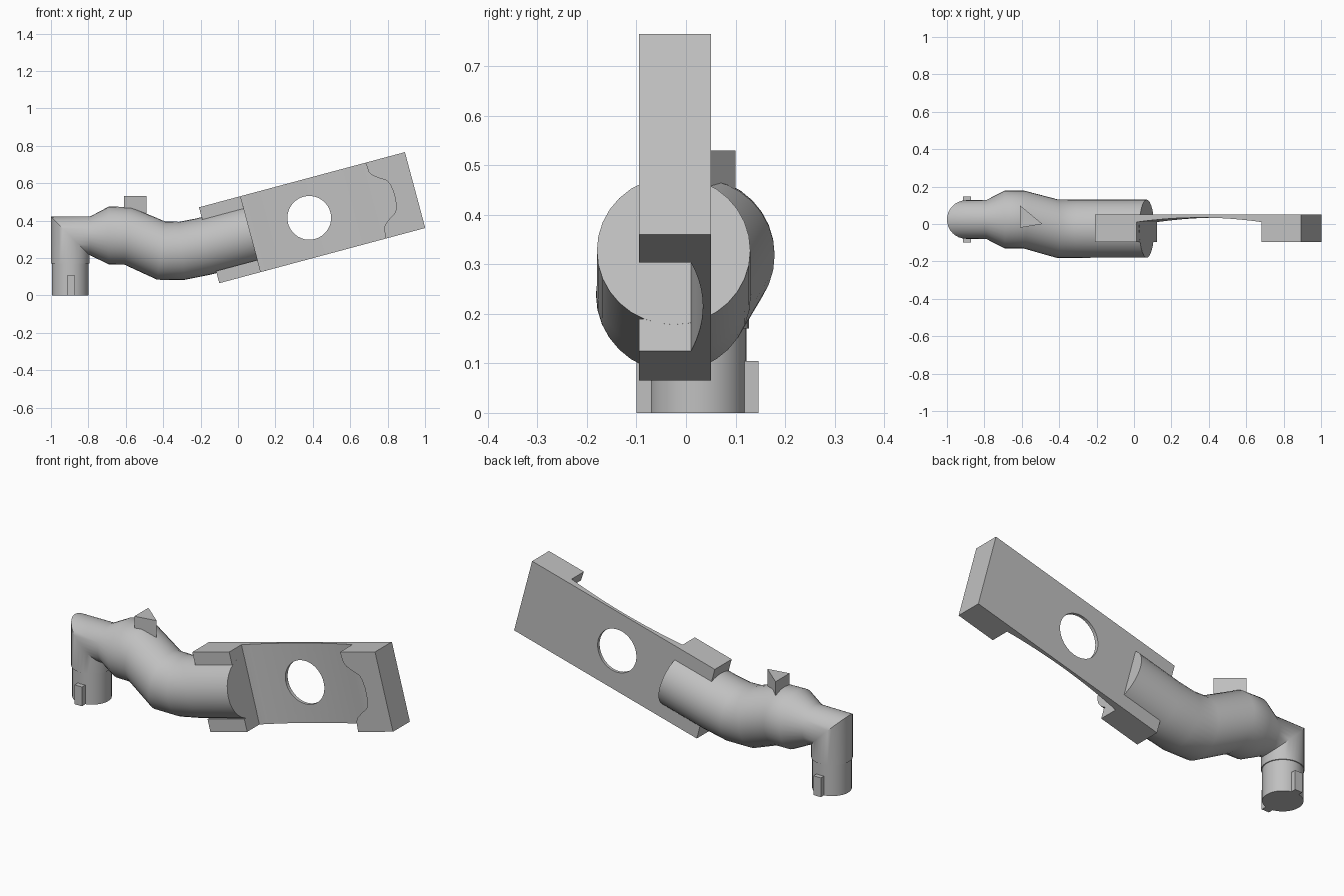
import bpy, bmesh
from math import sin, cos, pi, radians
from mathutils import Vector, Matrix

if "Cube" in bpy.data.objects:
    bpy.data.objects.remove(bpy.data.objects["Cube"])

gray = bpy.data.materials.new("plain_gray")
gray.use_nodes = True
gray.diffuse_color = (0.53, 0.53, 0.53, 1)
gray.node_tree.nodes["Principled BSDF"].inputs["Base Color"].default_value = (0.53, 0.53, 0.53, 1)

# Plate frame: u along the plate, v across it, tilted upward
TILT = radians(15)
PLATE = Matrix.Translation((-0.1, 0, 0.065)) @ Matrix.Rotation(-TILT, 4, 'Y')
LENGTH, WIDTH, FRONT, FLOOR, BACK = 1.14, 0.42, -0.095, 0.01, 0.05


def finish(name, bm, matrix=Matrix(), smooth=False):
    bmesh.ops.recalc_face_normals(bm, faces=bm.faces)
    mesh = bpy.data.meshes.new(name)
    bm.to_mesh(mesh)
    bm.free()
    mesh.transform(matrix)
    mesh.materials.append(gray)
    obj = bpy.data.objects.new(name, mesh)
    bpy.context.collection.objects.link(obj)
    bpy.ops.object.select_all(action='DESELECT')
    bpy.context.view_layer.objects.active = obj
    obj.select_set(True)
    if smooth:
        bpy.ops.object.shade_smooth_by_angle(angle=radians(32))
    return obj


def prism(name, points, direction, matrix=Matrix(), smooth=False):
    bm = bmesh.new()
    face = bm.faces.new([bm.verts.new(p) for p in points])
    out = bmesh.ops.extrude_face_region(bm, geom=[face])
    bmesh.ops.translate(bm, vec=direction, verts=[e for e in out['geom'] if isinstance(e, bmesh.types.BMVert)])
    return finish(name, bm, matrix, smooth)


def box(name, low, high, matrix=Matrix()):
    (a, b, c), (d, e, f) = low, high
    return prism(name, [(a, b, c), (d, b, c), (d, e, c), (a, e, c)], (0, 0, f - c), matrix)


def tube(name, rings, sides=32):
    # each ring: centre, radius, in-plane direction of its upper side
    bm = bmesh.new()
    loops = []
    for centre, radius, up in rings:
        loops.append([bm.verts.new(Vector(centre) + radius * (
            cos(2 * pi * i / sides) * Vector((0, 1, 0)) + sin(2 * pi * i / sides) * Vector(up)))
            for i in range(sides)])
    for a, b in zip(loops, loops[1:]):
        for i in range(sides):
            j = (i + 1) % sides
            bm.faces.new((a[i], a[j], b[j], b[i]))
    bm.faces.new(loops[0])
    bm.faces.new(loops[-1])
    return finish(name, bm, smooth=True)


def leaning(degrees):
    return (-sin(radians(degrees)), 0, cos(radians(degrees)))


# Bent arm: upright spigot, mitred elbow, swelling and tilted end
PX, PY = -0.897, 0.024
side = (-1, 0, 0)
tube("bent_arm", [
    ((PX, PY, 0), 0.098, side),
    ((PX, PY, 0.17), 0.098, side),
    ((PX, PY, 0.17), 0.103, side),
    ((PX, PY, 0.318), 0.103, (-1, 0, 1)),
    ((-0.79, PY, 0.318), 0.104, leaning(0)),
    ((-0.69, PY, 0.32), 0.155, leaning(0)),
    ((-0.59, PY, 0.318), 0.155, leaning(-6)),
    ((-0.41, -0.025, 0.239), 0.157, leaning(-8)),
    ((-0.3, -0.025, 0.238), 0.156, leaning(5)),
    ((-0.18, -0.025, 0.262), 0.155, leaning(15)),
    ((0.068, -0.025, 0.328), 0.155, leaning(15)),
])

# Bayonet lugs on the spigot
for label, y0, y1 in (("front", -0.1, -0.05), ("back", 0.1, 0.146)):
    box(label + "_lug", (-0.915, y0, 0), (-0.871, y1, 0.105))

# Plain wedge-shaped raised lug on the swelling
prism("raised_lug", [(-0.61, -0.02, 0.4), (-0.49, 0, 0.4), (-0.61, 0.1, 0.4)], (0, 0, 0.13))

# Back web of the plate with a shallow concave front
START, END, STEPS = 0.23, 0.925, 16
web = [(LENGTH, BACK), (0, BACK), (0, FLOOR)]
for i in range(STEPS + 1):
    t = i / STEPS
    web.append((START + (END - START) * t, FLOOR + 0.024 * 4 * t * (1 - t)))
web.append((LENGTH, FLOOR))
plate = prism("plate_web", [(u, y, 0) for u, y in web], (0, 0, WIDTH), PLATE, True)

# Round hole through the web
hole = prism("hole_cutter", [(0.555 + 0.117 * cos(2 * pi * i / 40), -0.1,
                              0.213 + 0.117 * sin(2 * pi * i / 40)) for i in range(40)],
             (0, 0.3, 0), PLATE)
hole.hide_render = True
cut = plate.modifiers.new("round_hole", 'BOOLEAN')
cut.operation, cut.object, cut.solver = 'DIFFERENCE', hole, 'EXACT'
bpy.context.view_layer.objects.active = plate
bpy.ops.object.modifier_apply(modifier=cut.name)
bpy.data.objects.remove(hole)

# Clamp jaws above and below the tube end
box("lower_jaw", (0, FRONT, 0), (START, FLOOR, 0.067), PLATE)
box("upper_jaw", (0, FRONT, 0.352), (START, FLOOR, WIDTH), PLATE)

# Thick end block with a scooped inner edge, mirrored about the middle
half = [(0.922, 0), (0.926, 0.055), (0.94, 0.075), (0.97, 0.098), (1.008, 0.122), (1.02, 0.15), (1.026, 0.19)]
scoop = half + [(u, WIDTH - v) for u, v in reversed(half)]
outline = scoop + [(LENGTH, WIDTH), (LENGTH, 0)]
prism("end_block", [(u, FRONT, v) for u, v in outline], (0, FLOOR - FRONT, 0), PLATE, True)
